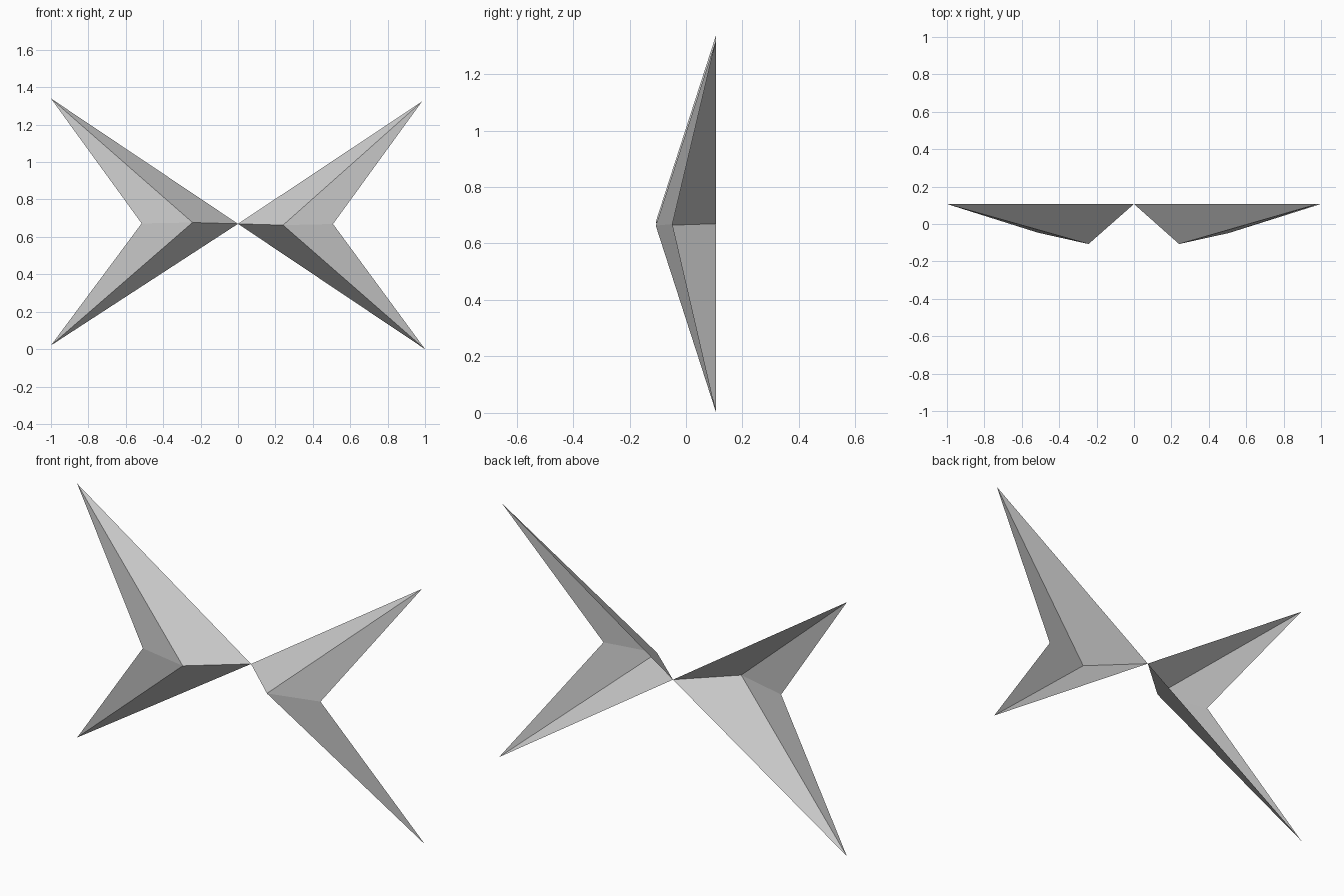
import bpy
import bmesh

cube = bpy.data.objects.get("Cube")
if cube:
    bpy.data.objects.remove(cube, do_unlink=True)

grey = bpy.data.materials.new("plain grey")
grey.use_nodes = True
colour = (0.6, 0.6, 0.6, 1)
grey.diffuse_color = colour
grey.node_tree.nodes["Principled BSDF"].inputs["Base Color"].default_value = colour

BACK = 0.107   # flat rear plane of both wings
CENTRE = (0, BACK, 0.67)


def make_wing(name, top_tip, bottom_tip, ridge, notch):
    """Four-facet swept wing shell, open at the back."""
    bm = bmesh.new()
    c, t, b, r, n = [bm.verts.new(p) for p in
                     (CENTRE, top_tip, bottom_tip, ridge, notch)]
    for facet in ((c, r, t), (t, r, n), (n, r, b), (b, r, c)):
        face = bm.faces.new(facet)
        face.normal_update()
        if face.normal.y > 0:      # outside faces the front
            face.normal_flip()
    mesh = bpy.data.meshes.new(name)
    bm.to_mesh(mesh)
    bm.free()
    mesh.materials.append(grey)
    wing = bpy.data.objects.new(name, mesh)
    bpy.context.collection.objects.link(wing)


make_wing("right_wing", (-1, BACK, 1.34), (-1, BACK, 0.02),
          (-0.243, -0.107, 0.677), (-0.515, -0.046, 0.672))
make_wing("left_wing", (0.983, BACK, 1.323), (1, BACK, 0),
          (0.241, -0.107, 0.663), (0.508, -0.048, 0.669))
